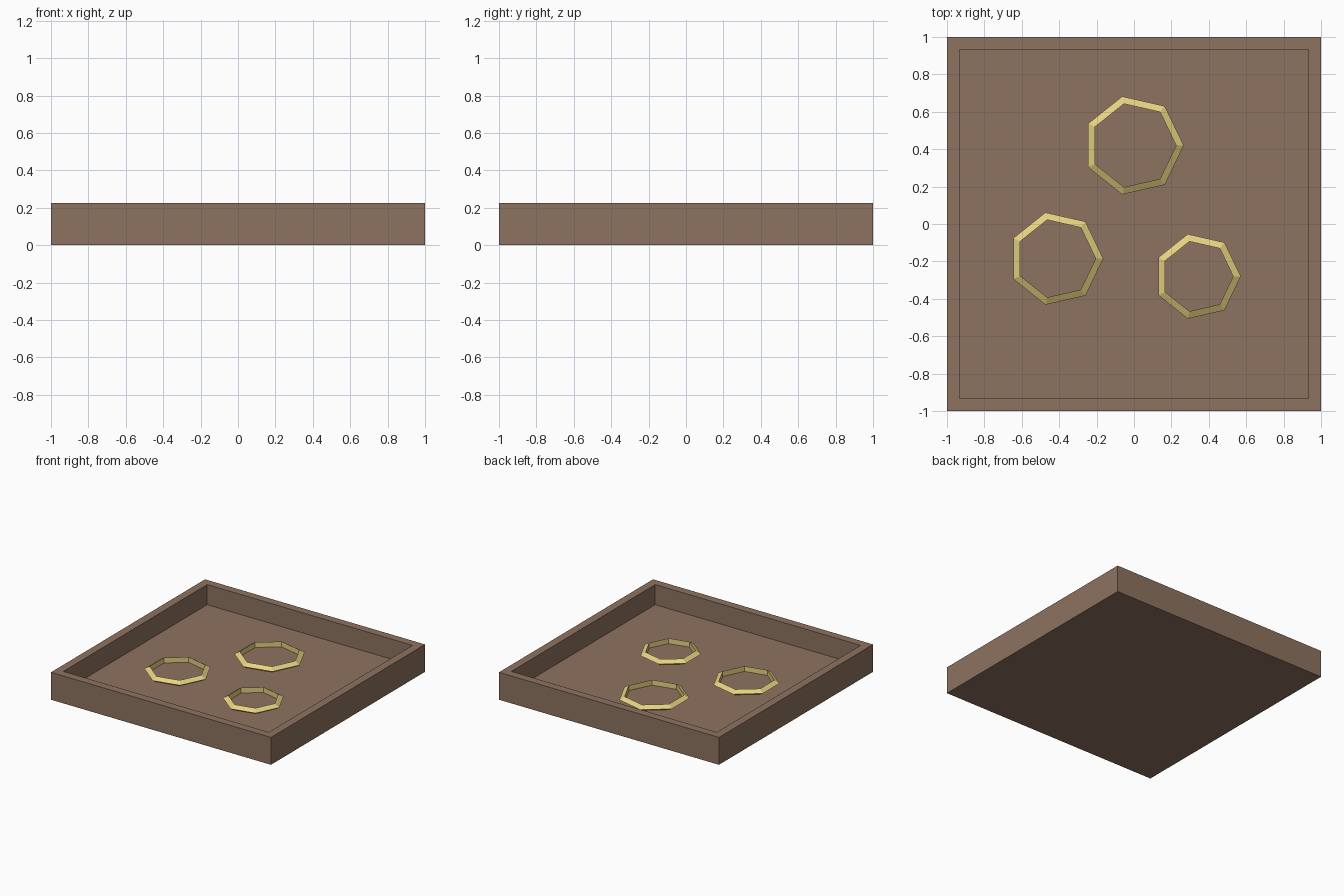
import bpy, bmesh
from math import cos, sin, tau

if "Cube" in bpy.data.objects:
    bpy.data.objects.remove(bpy.data.objects["Cube"])


def material(name, color):
    m = bpy.data.materials.new(name)
    m.diffuse_color = color
    m.use_nodes = True
    m.node_tree.nodes["Principled BSDF"].inputs["Base Color"].default_value = m.diffuse_color
    return m


def finish(name, bm, mat):
    bmesh.ops.recalc_face_normals(bm, faces=bm.faces)
    mesh = bpy.data.meshes.new(name)
    bm.to_mesh(mesh)
    bm.free()
    mesh.materials.append(mat)
    obj = bpy.data.objects.new(name, mesh)
    bpy.context.collection.objects.link(obj)
    return obj


brown = material("brown_wood", (0.27, 0.17, 0.115, 1))
gold = material("gold", (0.80, 0.65, 0.22, 1))

# Tray: a slab whose top is inset and pushed down to the floor
HEIGHT, FLOOR, RIM = 0.225, 0.06, 0.094
bm = bmesh.new()
bmesh.ops.create_cube(bm, size=1)
for v in bm.verts:
    v.co = (v.co.x * 2, v.co.y * 2, (v.co.z + 0.5) * HEIGHT)
top = max(bm.faces, key=lambda f: f.calc_center_median().z)
bmesh.ops.inset_region(bm, faces=[top], thickness=RIM)
well = bmesh.ops.extrude_face_region(bm, geom=[top])["geom"]
bmesh.ops.translate(bm, verts=[g for g in well if isinstance(g, bmesh.types.BMVert)],
                    vec=(0, 0, FLOOR - HEIGHT))
if top.is_valid:
    bmesh.ops.delete(bm, geom=[top], context='FACES_ONLY')
finish("tray", bm, brown)


# Rings: seven-sided hoops with a triangular section pointing outward
def ring(name, x, y, radius, tube=0.027, z=0.08, sides=7):
    bm = bmesh.new()
    loops = []
    for i in range(sides):
        a = tau * i / sides
        loop = []
        for j in range(3):
            b = tau * j / 3
            r = radius + tube * cos(b)
            loop.append(bm.verts.new((x + r * cos(a), y + r * sin(a), z + tube * sin(b))))
        loops.append(loop)
    for i in range(sides):
        p, q = loops[i], loops[(i + 1) % sides]
        for j in range(3):
            k = (j + 1) % 3
            bm.faces.new((p[j], q[j], q[k], p[k]))
    finish(name, bm, gold)


ring("ring_back", -0.003, 0.42, 0.242)
ring("ring_left", -0.417, -0.185, 0.226)
ring("ring_right", 0.339, -0.28, 0.205)
